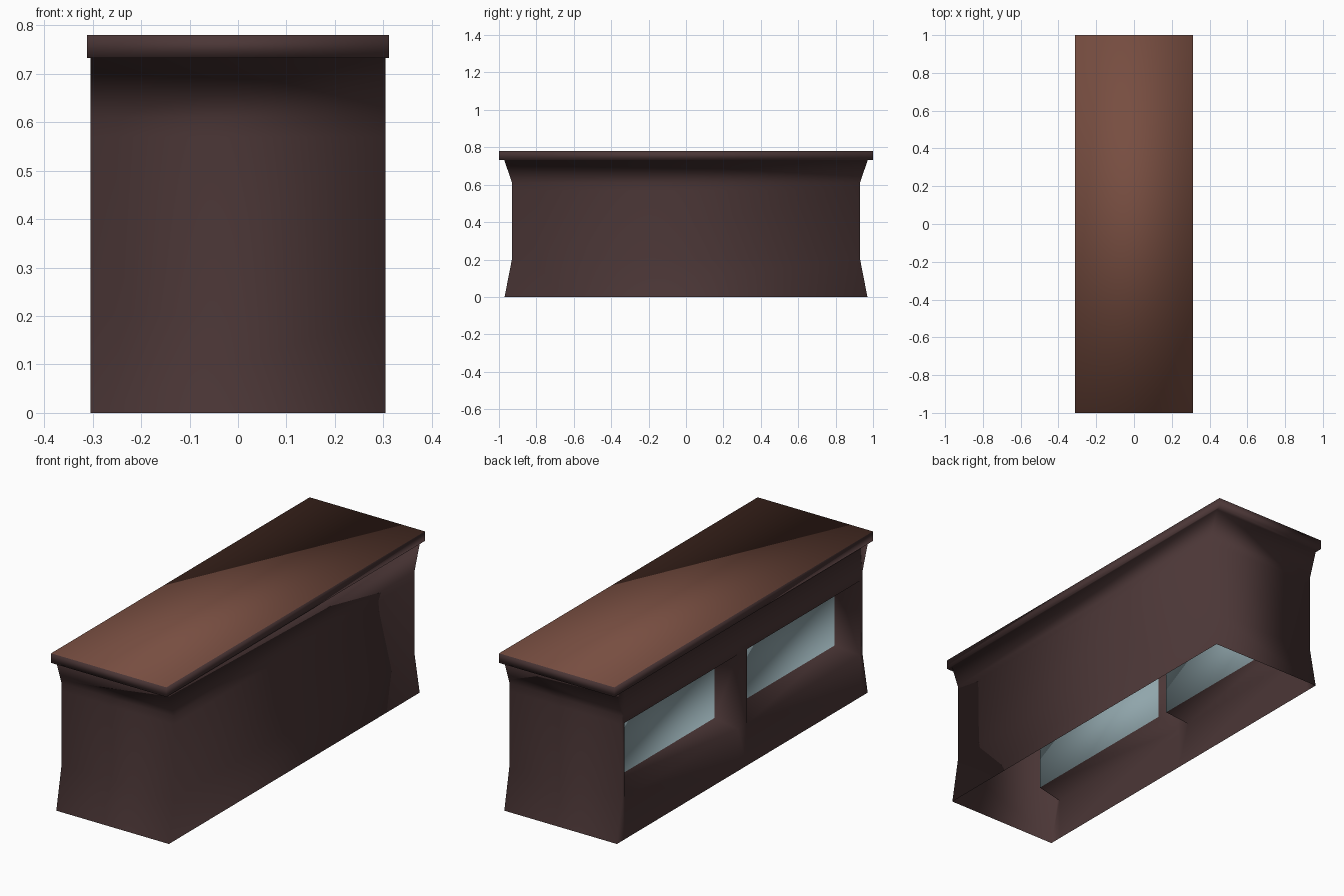
import bpy, bmesh

if "Cube" in bpy.data.objects:
    bpy.data.objects.remove(bpy.data.objects["Cube"])


def material(name, rgb):
    m = bpy.data.materials.new(name)
    m.diffuse_color = (*rgb, 1)
    m.use_nodes = True
    m.node_tree.nodes["Principled BSDF"].inputs["Base Color"].default_value = m.diffuse_color
    return m


DARK, TOP, GLASS = 0, 1, 2
mats = [material("dark wood", (0.070, 0.037, 0.037)),
        material("reddish wood", (0.185, 0.075, 0.052)),
        material("pale glass", (0.28, 0.38, 0.41))]

bm = bmesh.new()


def face(*pts, mat=DARK):
    f = bm.faces.new([bm.verts.new(p) for p in pts])
    f.material_index = mat
    f.smooth = True


# Body: hollow shell, open underneath, with waisted ends
HX = 0.305
DEPTH = -0.175                     # x of the glass plane
Z0, Z1 = 0.205, 0.57               # window opening heights
ZT = 0.733                         # underside of the counter top
rows = [(0.97, 0.0), (0.93, Z0), (0.93, Z1), (0.93, 0.61), (0.972, ZT)]
jambs = [-0.91, -0.035, 0.035, 0.91]

for (ya, za), (yb, zb) in zip(rows, rows[1:]):
    # plain long side
    face((HX, -ya, za), (HX, ya, za), (HX, yb, zb), (HX, -yb, zb))
    # waisted ends
    for s in (-1, 1):
        face((-HX, s * ya, za), (HX, s * ya, za),
             (HX, s * yb, zb), (-HX, s * yb, zb))
    # windowed long side
    ca, cb = [-ya, *jambs, ya], [-yb, *jambs, yb]
    for i in range(5):
        if za == Z0 and i in (1, 3):
            continue
        face((-HX, ca[i], za), (-HX, ca[i + 1], za),
             (-HX, cb[i + 1], zb), (-HX, cb[i], zb))

# Window recesses, with a sloping sill, and their glass
for s in (-1, 1):
    y0, y1 = s * jambs[2], s * jambs[3]
    g0, g1, gz = s * 0.028, s * 0.90, 0.223
    outer = [(-HX, y0, Z0), (-HX, y1, Z0), (-HX, y1, Z1), (-HX, y0, Z1)]
    inner = [(DEPTH, g0, gz), (DEPTH, g1, gz), (DEPTH, g1, Z1), (DEPTH, g0, Z1)]
    for i in range(4):
        j = (i + 1) % 4
        face(outer[i], outer[j], inner[j], inner[i])
    face(*inner, mat=GLASS)

# Counter top: overhanging lip joined to the body, edges and upper face
SX, SY, SZ = 0.312, 1.0, 0.78
by = rows[-1][0]
corners = [(-SX, -SY), (SX, -SY), (SX, SY), (-SX, SY)]
body = [(-HX, -by), (HX, -by), (HX, by), (-HX, by)]
for i in range(4):
    j = (i + 1) % 4
    a, b = corners[i], corners[j]
    mid = [(-HX, y, ZT) for y in jambs] if i == 3 else []
    face((*a, ZT), (*b, ZT), (*body[j], ZT), *mid, (*body[i], ZT))
    face((*a, ZT), (*b, ZT), (*b, SZ), (*a, SZ))
face(*[(*c, SZ) for c in corners], mat=TOP)

# Weld into one smooth-shaded shell
bmesh.ops.remove_doubles(bm, verts=bm.verts, dist=0.0005)
bmesh.ops.recalc_face_normals(bm, faces=bm.faces)
mesh = bpy.data.meshes.new("counter")
bm.to_mesh(mesh)
bm.free()
for m in mats:
    mesh.materials.append(m)
bpy.context.collection.objects.link(bpy.data.objects.new("counter", mesh))
